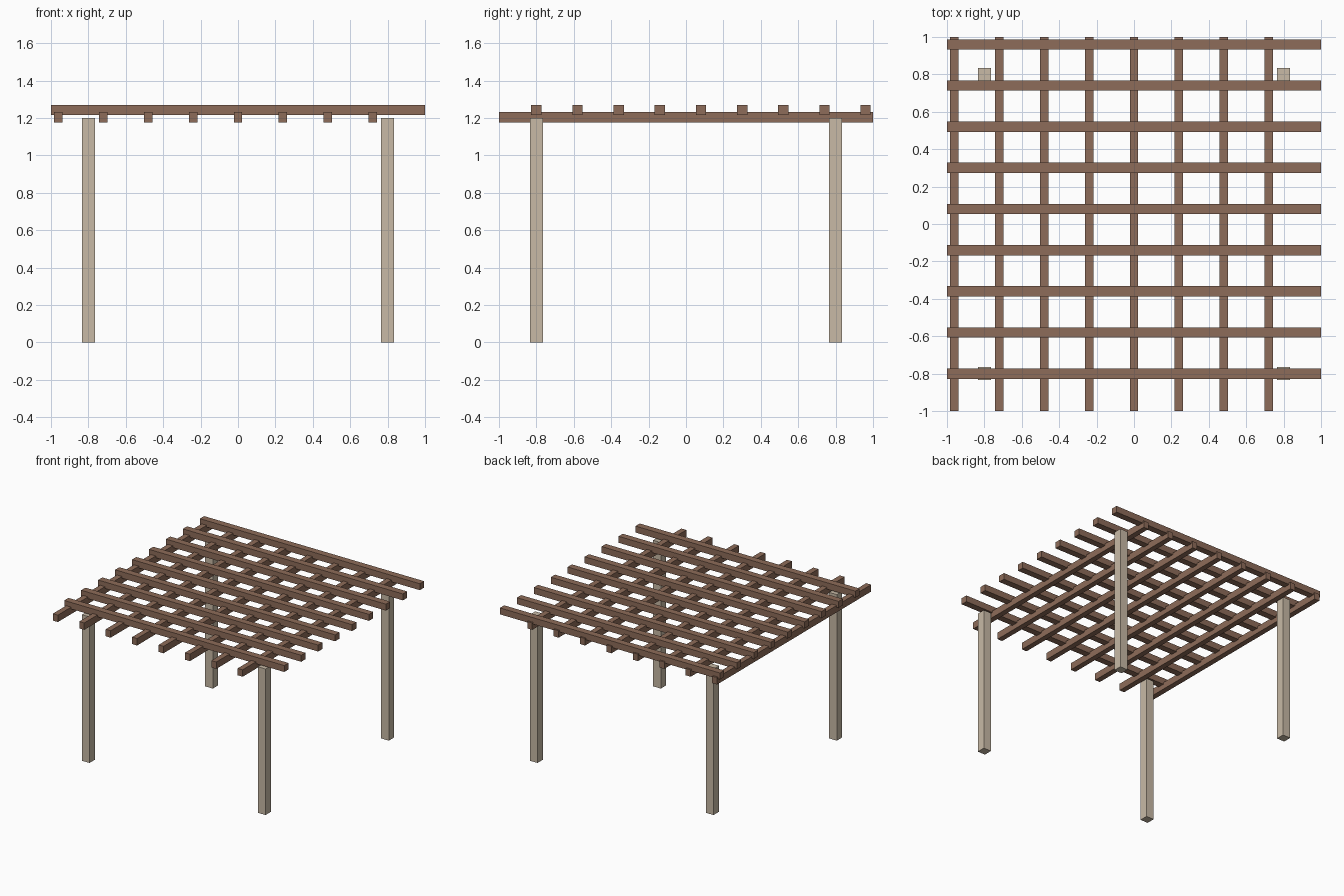
import bpy

if "Cube" in bpy.data.objects:
    bpy.data.objects.remove(bpy.data.objects["Cube"])


def material(name, color):
    m = bpy.data.materials.new(name)
    m.diffuse_color = color
    m.use_nodes = True
    m.node_tree.nodes["Principled BSDF"].inputs["Base Color"].default_value = m.diffuse_color
    return m


def box(name, center, size, mat):
    bpy.ops.mesh.primitive_cube_add(size=1, location=center)
    ob = bpy.context.object
    ob.name = name
    ob.scale = size
    bpy.ops.object.transform_apply(location=False, rotation=False, scale=True)
    ob.data.materials.append(mat)
    return ob


post_wood = material("post_wood", (0.58, 0.49, 0.38, 1))
beam_wood = material("beam_wood", (0.27, 0.15, 0.10, 1))

# Four corner posts
for side, x in (("left", -0.8), ("right", 0.8)):
    for end, y in (("front", -0.8), ("back", 0.8)):
        box(f"{end}_{side}_post", (x, y, 0.6), (0.07, 0.07, 1.2), post_wood)

# Lower beams running front to back, evenly spaced from the left edge
for i in range(8):
    box(f"lower_beam_{i + 1}", (-0.96 + 0.24 * i, 0, 1.203), (0.045, 2.0, 0.057), beam_wood)

# Upper slats running side to side, evenly spaced up to the back edge
for i in range(9):
    box(f"upper_slat_{i + 1}", (0, -0.80 + 0.22 * i, 1.243), (2.0, 0.055, 0.053), beam_wood)
